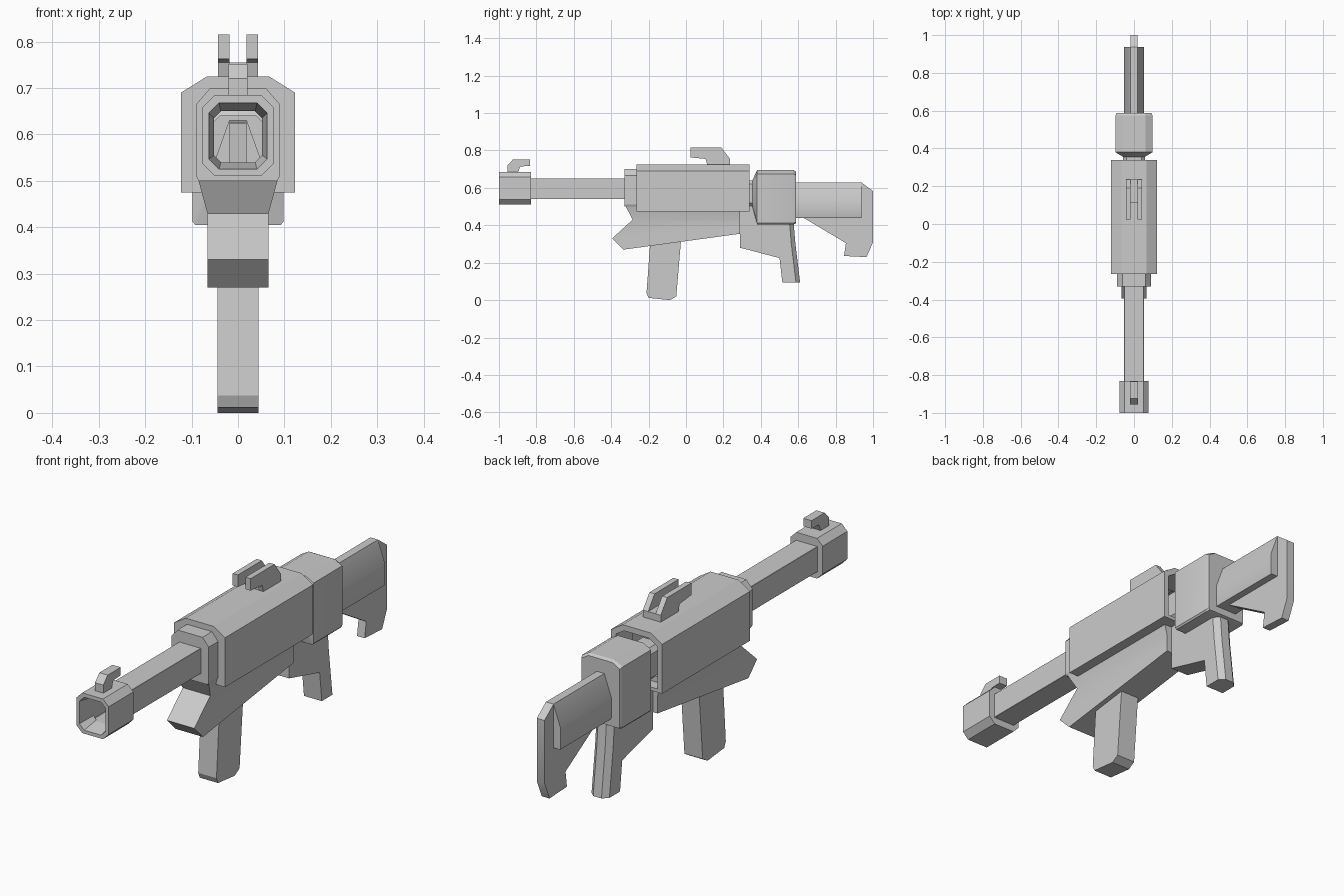
import bpy, bmesh
from math import radians

if "Cube" in bpy.data.objects:
    bpy.data.objects.remove(bpy.data.objects["Cube"])


def skin(name, rings, caps=(True, True), move=(0, 0, 0)):
    """Bridge equal-length rings of 3D points into a skin, with optional end caps."""
    bm = bmesh.new()
    rows = [[bm.verts.new(p) for p in ring] for ring in rings]
    n = len(rows[0])
    for a, b in zip(rows, rows[1:]):
        for i in range(n):
            j = (i + 1) % n
            bm.faces.new((a[i], a[j], b[j], b[i]))
    for row, cap in zip((rows[0], rows[-1]), caps):
        if cap:
            bm.faces.new(row)
    bmesh.ops.recalc_face_normals(bm, faces=bm.faces)
    mesh = bpy.data.meshes.new(name)
    bm.to_mesh(mesh)
    bm.free()
    ob = bpy.data.objects.new(name, mesh)
    ob.location = move
    bpy.context.collection.objects.link(ob)
    return ob


def ring_y(y, half):
    """Mirror a right-hand half outline (x, z) into a full ring at y."""
    return [(x, y, z) for x, z in half] + [(-x, y, z) for x, z in reversed(half)]


def octagon(w, z0, z1, c):
    return [(w - c, z0), (w, z0 + c), (w, z1 - c), (w - c, z1)]


def slab(name, profile, half, x=0):
    """Extrude a side profile (y, z) to both sides of x."""
    return skin(name, [[(s * half, y, z) for y, z in profile] for s in (-1, 1)],
                move=(x, 0, 0))


# Barrel: hollow rectangular tube
tube = octagon(0.052, 0.54, 0.65, 0.001)
skin("barrel", [ring_y(y, tube) for y in (-0.93, -0.3)], (False, False))

# Muzzle block with a tapered bore
outer = octagon(0.077, 0.51, 0.685, 0.027)
rim = octagon(0.063, 0.525, 0.668, 0.022)
bore = octagon(0.052, 0.54, 0.65, 0.015)
skin("muzzle", [ring_y(-0.83, tube), ring_y(-0.83, outer), ring_y(-1, outer),
                ring_y(-1, rim), ring_y(-0.92, bore)], (False, False))

# Receiver: front collar, wide cover, recessed rear opening
collar = [(0.085, 0.50), (0.09, 0.51), (0.09, 0.665), (0.06, 0.70)]
cover = [(0.085, 0.475), (0.123, 0.475), (0.123, 0.69), (0.067, 0.725)]
inside = [(0.08, 0.49), (0.10, 0.49), (0.10, 0.675), (0.06, 0.70)]
skin("receiver", [ring_y(-0.33, tube), ring_y(-0.33, collar), ring_y(-0.265, collar),
                  ring_y(-0.265, cover), ring_y(0.34, cover), ring_y(0.34, inside),
                  ring_y(0.22, inside)], (False, False))

# Lower body: front point, rear point, half width for each level
levels = [((-0.33, 0.515), (0.29, 0.515), 0.089),
          ((-0.285, 0.43), (0.29, 0.43), 0.066),
          ((-0.395, 0.33), (0.29, 0.39), 0.066),
          ((-0.335, 0.27), (0.29, 0.355), 0.066)]
skin("lower_body", [[(-w, *f), (w, *f), (w, *r), (-w, *r)] for f, r, w in levels])

# Neck and rear block
neck = octagon(0.057, 0.50, 0.64, 0.018)
block = [(0.092, 0.405), (0.098, 0.412), (0.098, 0.675), (0.062, 0.695)]
back = [(0.087, 0.41), (0.092, 0.417), (0.092, 0.668), (0.058, 0.688)]
stock = [(0.05, 0.44), (0.052, 0.445), (0.052, 0.535), (0.018, 0.63)]
skin("rear_block", [ring_y(0.24, neck), ring_y(0.355, neck), ring_y(0.38, block),
                    ring_y(0.575, block), ring_y(0.588, back), ring_y(0.588, stock)],
     (False, False))

# Stock and butt plate
skin("stock", [ring_y(0.58, stock), ring_y(0.937, stock)], (False, True))
slab("butt", [(0.60, 0.625), (0.937, 0.63), (1.0, 0.583), (1.0, 0.31), (0.965, 0.23),
              (0.845, 0.236), (0.855, 0.305), (0.62, 0.445)], 0.0185)

# Trigger frame and grip, with chamfered rear edges
frame = [(0.29, 0.48), (0.29, 0.28), (0.50, 0.225), (0.515, 0.095), (0.61, 0.095),
         (0.585, 0.30), (0.575, 0.42), (0.375, 0.42), (0.36, 0.52), (0.34, 0.52)]
side = [(y - 0.022 if i in (4, 5, 6) else y, z) for i, (y, z) in enumerate(frame)]
skin("grip_frame", [[(x, y, z) for y, z in prof] for x, prof in
                    ((-0.043, side), (-0.02, frame), (0.02, frame), (0.043, side))])

# Magazine
slab("magazine", [(-0.19, 0.33), (-0.211, 0.037), (-0.2, 0.012), (-0.085, 0.0),
                  (-0.052, 0.02), (-0.025, 0.34)], 0.044)

# Front sight
slab("front_sight", [(-0.955, 0.68), (-0.955, 0.72), (-0.925, 0.752), (-0.835, 0.752),
                     (-0.835, 0.717), (-0.885, 0.715), (-0.9, 0.68)], 0.02)

# Rear sight: twin prongs on a base bar
prong = [(0.025, 0.815), (0.025, 0.763), (0.105, 0.755), (0.115, 0.72), (0.235, 0.72),
         (0.235, 0.755), (0.19, 0.815)]
for label, s in (("left", -1), ("right", 1)):
    slab("rear_sight_" + label, prong, 0.0125, s * 0.0305)
slab("rear_sight_base", [(0.115, 0.72), (0.235, 0.72), (0.235, 0.755), (0.115, 0.755)], 0.019)

# Soften shallow facets, keep hard edges
bpy.ops.object.select_all(action='SELECT')
bpy.context.view_layer.objects.active = bpy.data.objects["receiver"]
bpy.ops.object.shade_smooth_by_angle(angle=radians(25))
